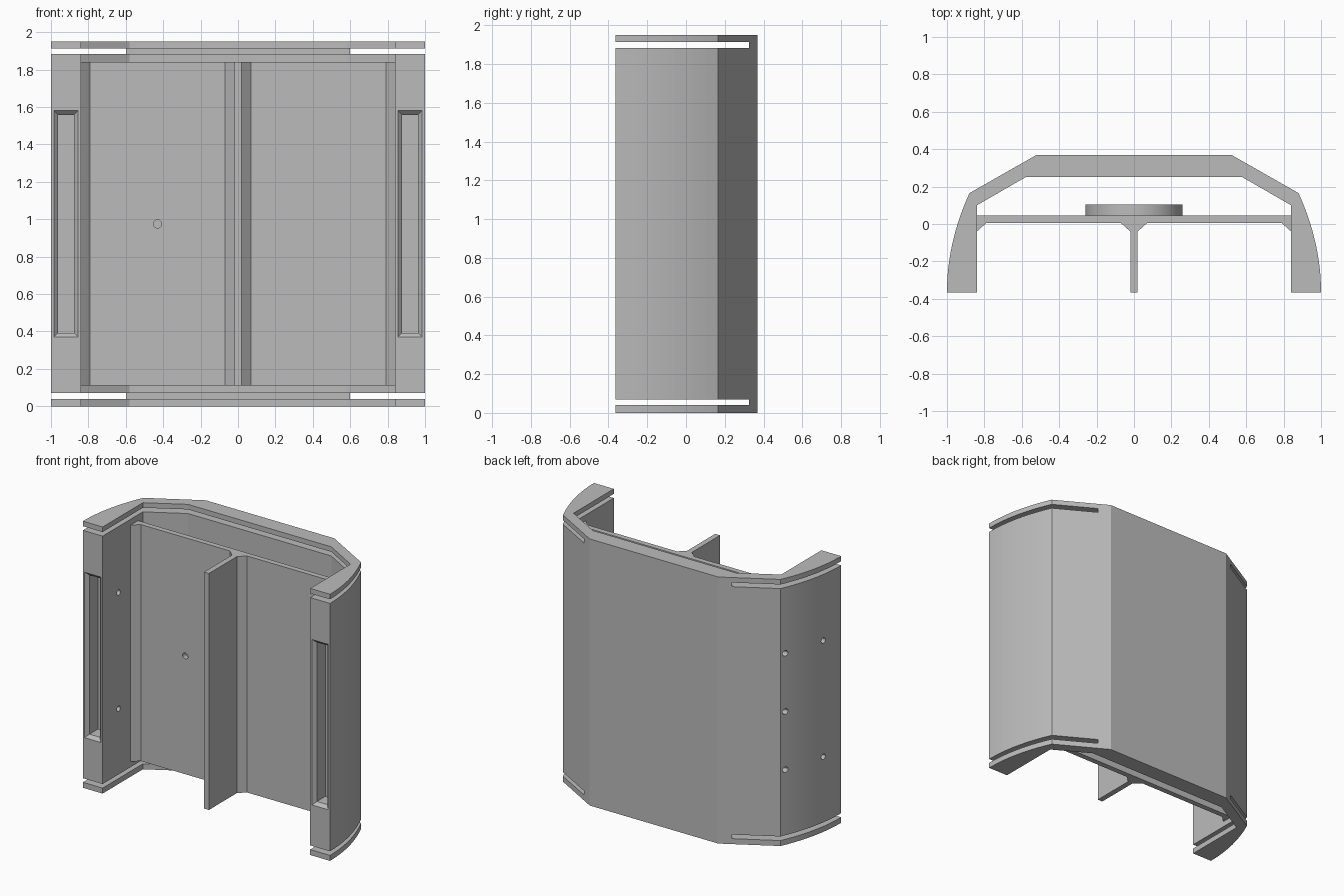
import bpy, bmesh, math
from mathutils import Matrix, Vector

old = bpy.data.objects.get("Cube")
if old:
    bpy.data.objects.remove(old, do_unlink=True)

HEIGHT, FRONT = 1.95, -0.365
MID = HEIGHT / 2

grey = bpy.data.materials.new("plain grey")
grey.use_nodes = True
colour = (0.5, 0.5, 0.5, 1)
grey.diffuse_color = colour
grey.node_tree.nodes["Principled BSDF"].inputs["Base Color"].default_value = colour


def finish(name, bm):
    bmesh.ops.recalc_face_normals(bm, faces=bm.faces)
    mesh = bpy.data.meshes.new(name)
    bm.to_mesh(mesh)
    bm.free()
    mesh.materials.append(grey)
    obj = bpy.data.objects.new(name, mesh)
    bpy.context.collection.objects.link(obj)
    return obj


def prism(name, outline, z0, z1):
    """Extrude a plan outline upwards."""
    bm = bmesh.new()
    face = bm.faces.new([bm.verts.new((x, y, z0)) for x, y in outline])
    ext = bmesh.ops.extrude_face_region(bm, geom=[face])
    verts = [v for v in ext["geom"] if isinstance(v, bmesh.types.BMVert)]
    bmesh.ops.translate(bm, verts=verts, vec=(0, 0, z1 - z0))
    return finish(name, bm)


def box(name, x0, x1, y0, y1, z0, z1):
    return prism(name, [(x0, y0), (x1, y0), (x1, y1), (x0, y1)], z0, z1)


def cylinder(name, centre, axis, radius, length, sides):
    bm = bmesh.new()
    turn = Vector((0, 0, 1)).rotation_difference(Vector(axis)).to_matrix().to_4x4()
    bmesh.ops.create_cone(bm, cap_ends=True, segments=sides, radius1=radius,
                          radius2=radius, depth=length,
                          matrix=Matrix.Translation(centre) @ turn)
    return finish(name, bm)


def pocket(name, x0, x1, z0, z1, lip, depth):
    """Chamfered rectangular pocket entering from the front."""
    bm = bmesh.new()
    rings = []
    for inset, y in ((0, FRONT - lip), (0, FRONT), (lip, FRONT + lip), (lip, FRONT + depth)):
        a, b, c, d = x0 + inset, x1 - inset, z0 + inset, z1 - inset
        rings.append([bm.verts.new((x, y, z)) for x, z in ((a, c), (b, c), (b, d), (a, d))])
    for lower, upper in zip(rings, rings[1:]):
        for i in range(4):
            j = (i + 1) % 4
            bm.faces.new((lower[i], lower[j], upper[j], upper[i]))
    bm.faces.new(rings[0])
    bm.faces.new(rings[-1])
    return finish(name, bm)


def cut(target, cutter):
    cutter.hide_render = True
    mod = target.modifiers.new("cut", "BOOLEAN")
    mod.operation, mod.solver, mod.object = "DIFFERENCE", "EXACT", cutter
    bpy.context.view_layer.objects.active = target
    bpy.ops.object.modifier_apply(modifier=mod.name)
    bpy.data.objects.remove(cutter, do_unlink=True)


def mirrored(half):
    return half + [(-x, y) for x, y in reversed(half)]


# Wrap-around shell: bowed sides, angled corners and a flat back
STEPS = 16
bow = [(1 - 0.12 * (i / STEPS) ** 2, FRONT + 0.53 * i / STEPS) for i in range(STEPS + 1)]
half = [(0.58, 0.25), (0.84, 0.1), (0.84, FRONT)] + bow + [(0.52, 0.37)]
# Walk from the inner back to the outer back, then return on the other side
shell = prism("shell", mirrored(half), 0, HEIGHT)

# Thin slots that separate the end rims from the body
for z in (0.04, 1.883):
    cut(shell, box("slot_cutter", -1.1, 1.1, -0.5, 0.325, z, z + 0.03))

# Long pockets in the front of both side posts
for x0, x1 in ((-0.985, -0.855), (0.855, 0.985)):
    cut(shell, pocket("pocket_cutter", x0, x1, 0.37, 1.58, 0.023, 0.12))

# Small holes through one side post
for y, z in [(-0.18, MID + s * 0.425) for s in (-1, 1)] + \
            [(0.13, MID + s * 0.425) for s in (-1, 0, 1)]:
    cut(shell, cylinder("hole_cutter", (-0.86, y, z), (1, 0, 0), 0.02, 0.4, 20))

# Inner panel with a central rib, with chamfered joints, as one section
half = [(0.02, FRONT), (0.02, -0.04), (0.07, 0.005), (0.79, 0.005), (0.84, -0.04), (0.84, 0.045)]
panel = prism("panel_and_rib", mirrored(half), 0.11, 1.84)
cut(panel, cylinder("hole_cutter", (-0.43, 0.02, MID), (0, 1, 0), 0.022, 0.3, 20))

# Round boss behind the panel
boss = cylinder("round_boss", (0, 0.075, MID), (0, 1, 0), 0.26, 0.06, 64)
bpy.ops.object.select_all(action="DESELECT")
boss.select_set(True)
bpy.context.view_layer.objects.active = boss
bpy.ops.object.shade_smooth_by_angle(angle=math.radians(30))
